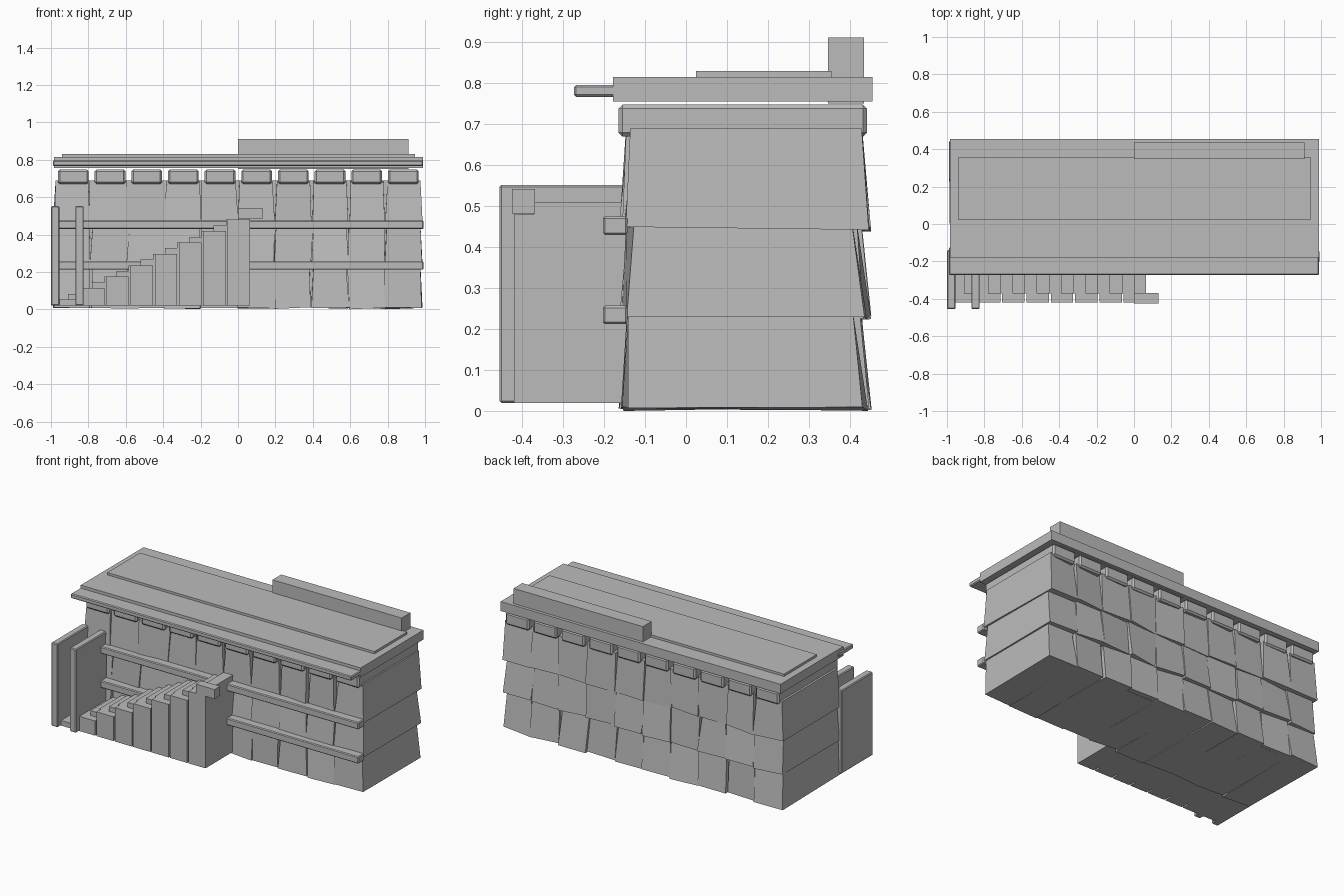
import bpy, bmesh, random
from mathutils import Vector

if "Cube" in bpy.data.objects:
    bpy.data.objects.remove(bpy.data.objects["Cube"])

random.seed(7)
stone = bpy.data.materials.new("plain grey")
stone.diffuse_color = (0.5, 0.5, 0.5, 1)
stone.use_nodes = True
stone.node_tree.nodes["Principled BSDF"].inputs["Base Color"].default_value = stone.diffuse_color


def finish(name, bm, bevel=0.0):
    bmesh.ops.recalc_face_normals(bm, faces=bm.faces)
    me = bpy.data.meshes.new(name)
    bm.to_mesh(me)
    bm.free()
    ob = bpy.data.objects.new(name, me)
    bpy.context.collection.objects.link(ob)
    me.materials.append(stone)
    if bevel:
        m = ob.modifiers.new("soft edges", 'BEVEL')
        m.width = bevel
        m.segments = 1
    return ob


def add_box(bm, x, y, z):
    """Axis-aligned box from (min, max) pairs; returns its vertices."""
    verts = bmesh.ops.create_cube(bm, size=1)["verts"]
    for v in verts:
        v.co = Vector(r[0] if c < 0 else r[1] for c, r in zip(v.co, (x, y, z)))
    return verts


def box(name, x, y, z, bevel=0.0):
    bm = bmesh.new()
    add_box(bm, x, y, z)
    return finish(name, bm, bevel)


# Rough stone wall: three rows of ten tapered, irregular blocks
box("wall_core", (-0.965, 0.965), (-0.12, 0.405), (0.01, 0.69))
bm = bmesh.new()
rows = [(0.012, 0.24), (0.235, 0.455), (0.45, 0.69)]
for z0, z1 in rows:
    for i in range(10):
        x0 = -0.985 + 0.197 * i
        x1 = x0 + 0.197
        for v in add_box(bm, (x0, x1), (-0.145, 0.435), (z0, z1)):
            low = v.co.z < (z0 + z1) / 2
            front = v.co.y < 0
            end = abs(v.co.x) > 0.97
            if low:        # the foot of each block flares outwards
                v.co.y += random.uniform(-0.02, 0.005) if front else random.uniform(-0.01, 0.018)
                v.co.z -= random.uniform(0, 0.012)
                v.co.x += random.uniform(-0.006, 0.006)
            else:
                v.co.y += random.uniform(-0.002, 0.022) if front else -random.uniform(0.005, 0.03)
                v.co.x *= 0.99 if end else 1
                v.co.x += 0 if end else random.uniform(-0.015, 0.015)
finish("wall_stones", bm)

# Row of ceiling beams under the roof
bm = bmesh.new()
for i in range(10):
    c = -0.88 + 0.196 * i
    add_box(bm, (c - 0.082, c + 0.082), (-0.165, 0.442), (0.67, 0.748))
finish("ceiling_beams", bm, 0.01)

# Roof slabs, front lip and rear parapet
box("roof_slab", (-0.985, 0.99), (-0.178, 0.455), (0.755, 0.815))
box("roof_panel", (-0.94, 0.945), (0.025, 0.355), (0.81, 0.83))
box("roof_front_lip", (-0.99, 0.99), (-0.273, -0.125), (0.767, 0.796), 0.005)
box("rear_parapet", (0.0, 0.912), (0.347, 0.435), (0.75, 0.912))

# Two horizontal rails along the front wall
for name, z in (("lower_rail", 0.212), ("upper_rail", 0.43)):
    box(name, (-0.99, 0.992), (-0.203, -0.143), (z, z + 0.045), 0.005)

# Two upright panels beside the foot of the stairs
for name, x in (("outer_panel", -1.0), ("inner_panel", -0.87)):
    box(name, (x, x + 0.045), (-0.455, -0.14), (0.02, 0.552), 0.005)


# Solid stairs climbing to the right
def step_height(k):
    return 0.51 - 0.0305 * k


bm = bmesh.new()
for k in range(16):
    right = 0.065 - 0.065 * k
    add_box(bm, (right - 0.065, right), (-0.372, -0.13), (0.02, step_height(k)))
finish("stairs", bm)

# Vertical cladding planks on the stair front, one for every two steps
bm = bmesh.new()
for j in range(8):
    right = 0.065 - 0.13 * j
    add_box(bm, (right - 0.12, right), (-0.42, -0.372), (0.02, step_height(2 * j + 1)))
finish("stair_planks", bm)

# Small block at the top of the stairs
box("landing_block", (0.0, 0.132), (-0.425, -0.368), (0.482, 0.542))
